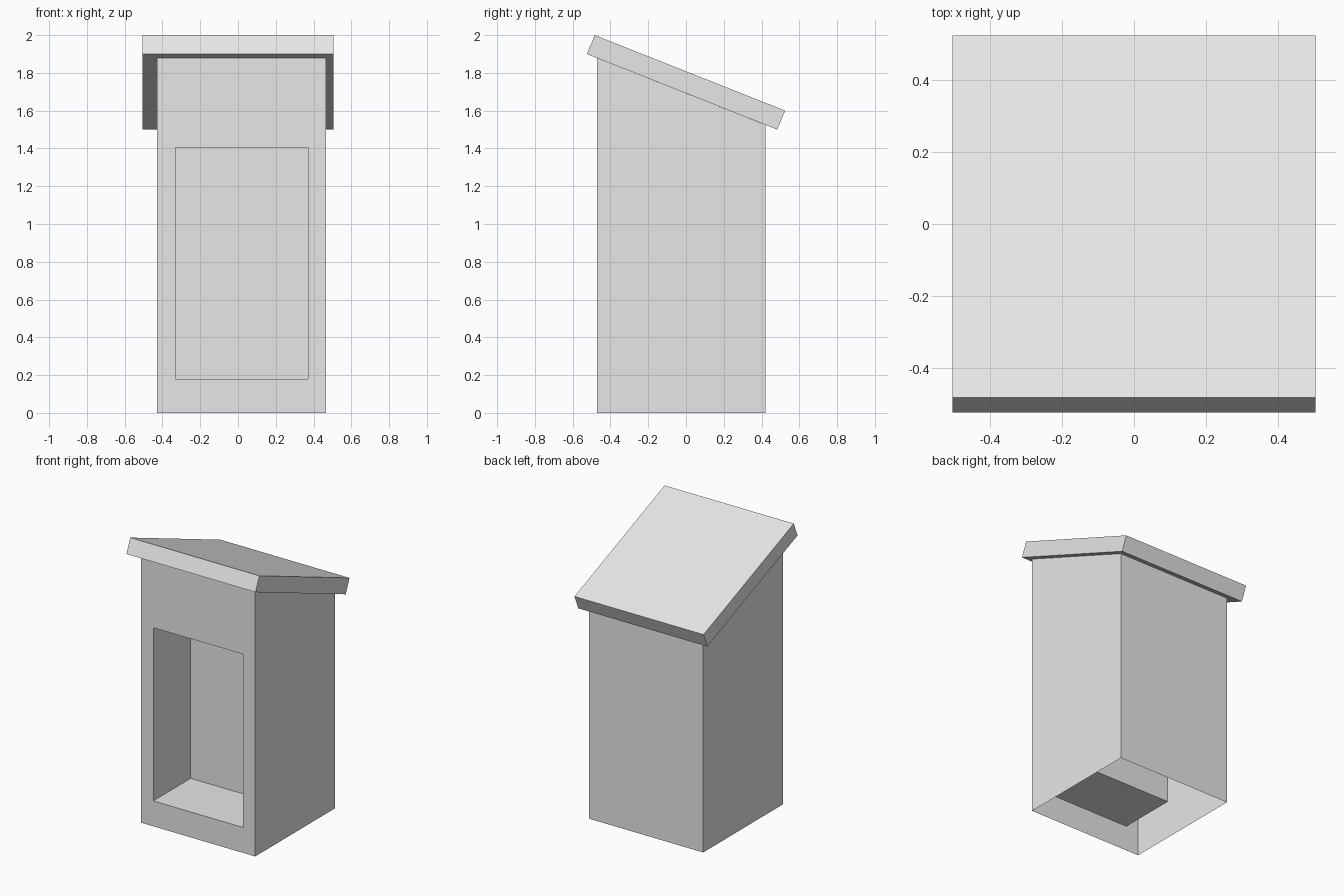
import bpy, bmesh

if "Cube" in bpy.data.objects:
    bpy.data.objects.remove(bpy.data.objects["Cube"])

grey = bpy.data.materials.new("light_grey")
grey.diffuse_color = (0.8, 0.8, 0.8, 1)
grey.use_nodes = True
grey.node_tree.nodes["Principled BSDF"].inputs["Base Color"].default_value = grey.diffuse_color


def make_object(name, bm):
    mesh = bpy.data.meshes.new(name)
    bm.to_mesh(mesh)
    bm.free()
    mesh.materials.append(grey)
    obj = bpy.data.objects.new(name, mesh)
    bpy.context.collection.objects.link(obj)
    return obj


def rectangle(bm, x0, x1, y, z0, z1):
    return [bm.verts.new(p) for p in
            ((x0, y, z0), (x1, y, z0), (x1, y, z1), (x0, y, z1))]


def bridge(bm, a, b, sides=range(4)):
    for i in sides:
        j = (i + 1) % 4
        bm.faces.new((a[i], a[j], b[j], b[i]))


# Thin body shell, open underneath, with a pocket sunk into the front wall
bm = bmesh.new()
front = rectangle(bm, -0.43, 0.465, -0.472, 0, 1.879)
back = rectangle(bm, -0.43, 0.465, 0.422, 0, 1.524)
opening = rectangle(bm, -0.332, 0.37, -0.472, 0.18, 1.405)
pocket = rectangle(bm, -0.332, 0.37, -0.055, 0.18, 1.405)
bridge(bm, front, opening)            # front wall around the opening
bridge(bm, opening, pocket)           # pocket sides, floor and ceiling
bm.faces.new(pocket)                  # pocket back
bridge(bm, back, front, (1, 3))       # side walls
bm.faces.new(back[::-1])              # back wall
make_object("body", bm)

# Sloping roof slab, extruded sideways from its profile
bm = bmesh.new()
profile = [(-0.525, 1.9), (0.483, 1.5), (0.525, 1.6), (-0.483, 2.0)]
slab = bm.faces.new([bm.verts.new((-0.505, y, z)) for y, z in profile])
side = bmesh.ops.extrude_face_region(bm, geom=[slab])["geom"]
bmesh.ops.translate(bm, vec=(1.01, 0, 0),
                    verts=[v for v in side if isinstance(v, bmesh.types.BMVert)])
bmesh.ops.recalc_face_normals(bm, faces=bm.faces)
make_object("roof", bm)
